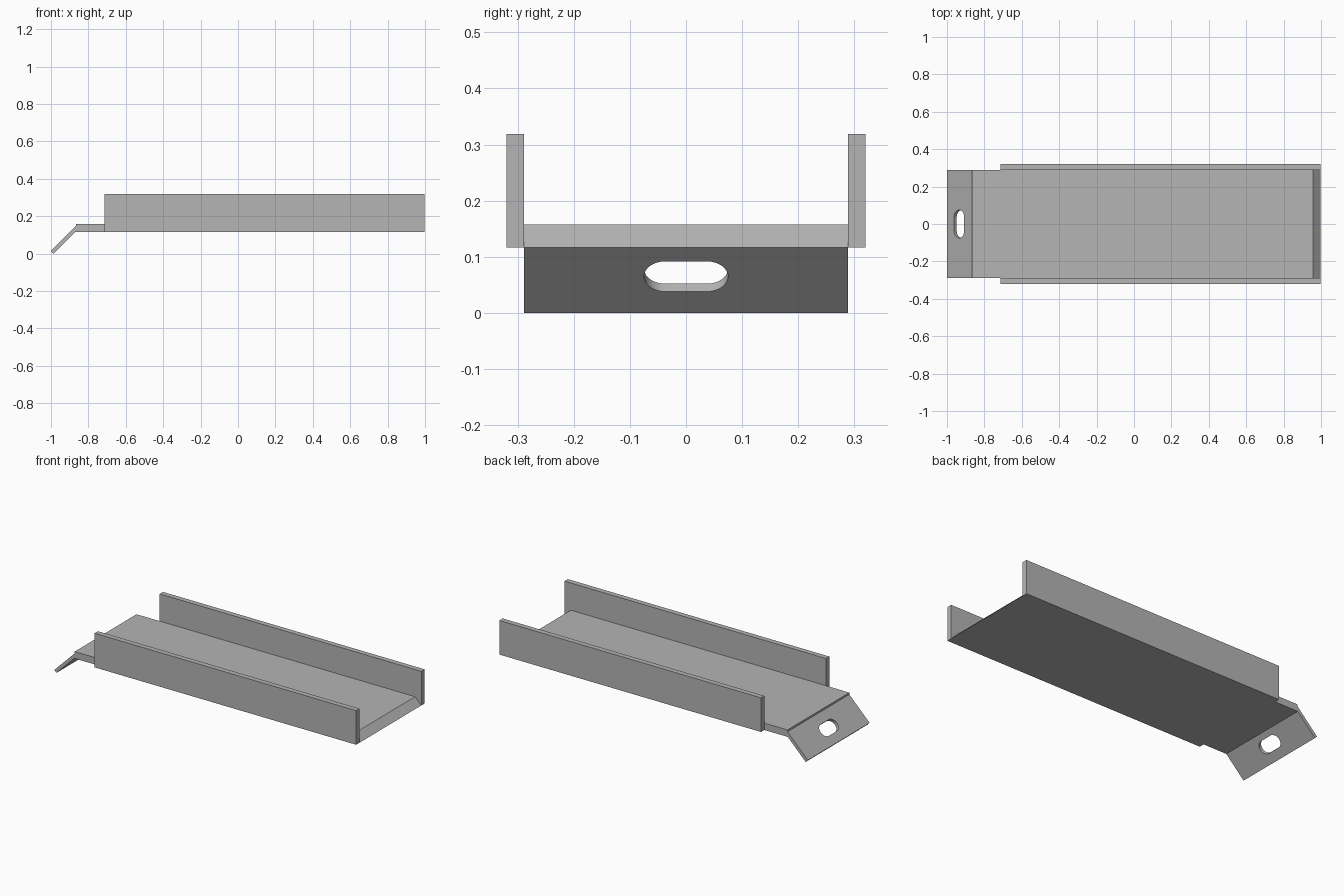
import bpy, bmesh, math
from mathutils import Matrix, Vector

cube = bpy.data.objects.get("Cube")
if cube:
    bpy.data.objects.remove(cube, do_unlink=True)

grey = bpy.data.materials.new("plain_grey")
colour = (0.46, 0.46, 0.46, 1)
grey.use_nodes = True
grey.diffuse_color = colour
grey.node_tree.nodes["Principled BSDF"].inputs["Base Color"].default_value = colour


def prism(name, points, direction):
    """Extrude a closed flat outline along a direction."""
    bm = bmesh.new()
    face = bm.faces.new([bm.verts.new(p) for p in points])
    ext = bmesh.ops.extrude_face_region(bm, geom=[face])
    moved = [g for g in ext["geom"] if isinstance(g, bmesh.types.BMVert)]
    bmesh.ops.translate(bm, verts=moved, vec=direction)
    bmesh.ops.recalc_face_normals(bm, faces=bm.faces)
    mesh = bpy.data.meshes.new(name)
    bm.to_mesh(mesh)
    bm.free()
    mesh.materials.append(grey)
    obj = bpy.data.objects.new(name, mesh)
    bpy.context.collection.objects.link(obj)
    return obj


def side_profile(name, xz, y0, y1):
    return prism(name, [(x, y0, z) for x, z in xz], Vector((0, y1 - y0, 0)))


HALF = 0.289      # half width of the deck
BASE = 0.117      # underside of the deck
SEAM = 0.147      # joint between the bent base and the top plate
TOP = 0.158
END = 0.998
BEND = -0.867

# Bent base plate with the sloping tongue and bevelled far end
base = side_profile("base_plate_with_tongue", [
    (-1, 0.014), (-0.986, 0), (-0.869, BASE), (END, BASE),
    (END - (SEAM - BASE), SEAM), (BEND, SEAM)], -HALF, HALF)

# Thin deck plate on top
side_profile("deck_plate", [
    (BEND, SEAM), (END - (SEAM - BASE), SEAM),
    (END - (TOP - BASE), TOP), (BEND, TOP)], -HALF, HALF)

# Side walls
for name, s in (("back_wall", 1), ("front_wall", -1)):
    side_profile(name, [(-0.715, BASE), (END, BASE), (END, 0.319), (-0.715, 0.319)],
                 s * HALF, s * 0.32)

# Rounded slot cut square through the tongue
radius, straight, steps = 0.038, 0.037, 16
outline = []
for side in (1, -1):
    for i in range(steps + 1):
        a = math.pi * i / steps
        outline.append(Vector((side * radius * math.cos(a),
                               side * (straight + radius * math.sin(a)), -0.04)))
place = Matrix.Translation((-0.928, 0, 0.072)) @ Matrix.Rotation(-math.pi / 4, 4, 'Y')
cutter = prism("slot_cutter", [place @ p for p in outline],
               place.to_3x3() @ Vector((0, 0, 0.08)))
cutter.hide_render = True

cut = base.modifiers.new("slot", 'BOOLEAN')
cut.operation = 'DIFFERENCE'
cut.solver = 'EXACT'
cut.object = cutter
bpy.context.view_layer.objects.active = base
base.select_set(True)
bpy.ops.object.modifier_apply(modifier=cut.name)
bpy.data.objects.remove(cutter, do_unlink=True)
bpy.ops.object.shade_smooth_by_angle(angle=math.radians(30))
